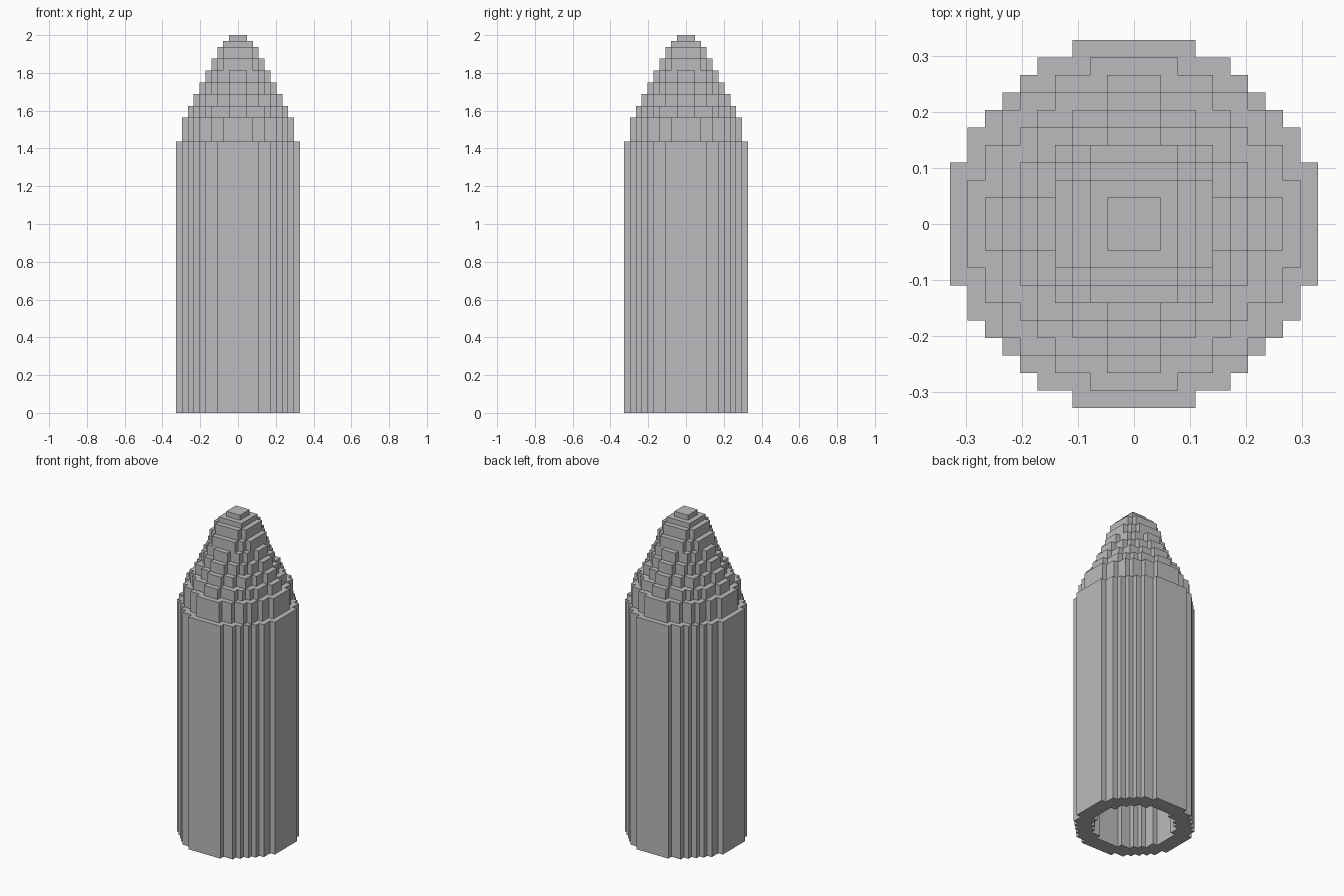
import bpy, bmesh, math

if "Cube" in bpy.data.objects:
    bpy.data.objects.remove(bpy.data.objects["Cube"])

V = 1 / 32  # size of one block

grey = bpy.data.materials.new("plain grey")
grey.diffuse_color = (0.5, 0.5, 0.52, 1)
grey.use_nodes = True
grey.node_tree.nodes["Principled BSDF"].inputs["Base Color"].default_value = grey.diffuse_color


def disc_outline(r):
    """Counter-clockwise stair-stepped outline of a disc of blocks."""
    n = int(r)
    w = [int(math.sqrt(r * r - y * y)) for y in range(n + 1)]
    quarter = [(min(w[n], n) + .5, n + .5)]
    for y in range(n, 0, -1):
        if w[y - 1] > w[y]:
            quarter += [(w[y] + .5, y - .5), (w[y - 1] + .5, y - .5)]
    pts = []
    for _ in range(4):
        pts += quarter
        quarter = [(y, -x) for x, y in quarter]
    return [(x * V, y * V) for x, y in reversed(pts)]


def walls(bm, r, z0, z1, inward=False):
    """Vertical walls of a block disc; returns lower and upper vertex loops."""
    pts = disc_outline(r)
    lo = [bm.verts.new((x, y, z0 * V)) for x, y in pts]
    hi = [bm.verts.new((x, y, z1 * V)) for x, y in pts]
    for i in range(len(pts)):
        j = (i + 1) % len(pts)
        f = [lo[i], lo[j], hi[j], hi[i]]
        bm.faces.new(f[::-1] if inward else f)
    return lo, hi


def finish(bm, name):
    me = bpy.data.meshes.new(name)
    bm.to_mesh(me)
    bm.free()
    me.materials.append(grey)
    ob = bpy.data.objects.new(name, me)
    bpy.context.collection.objects.link(ob)


# hollow body tube, open at the bottom
bm = bmesh.new()
outer = walls(bm, 10.5, 0, 46)
inner = walls(bm, 7.5, 0, 46, inward=True)
for a, b, up in ((outer[0], inner[0], -1), (outer[1], inner[1], 1)):
    edges = []
    for loop in (a, b):
        for i in range(len(loop)):
            edges.append(bm.edges.get((loop[i], loop[(i + 1) % len(loop)])))
    res = bmesh.ops.triangle_fill(bm, edges=edges, use_beauty=True,
                                  normal=(0, 0, up))
    rim = [g for g in res["geom"] if isinstance(g, bmesh.types.BMFace)]
    for f in rim:
        f.normal_update()
        if f.normal.z * up < 0:
            f.normal_flip()
finish(bm, "body_tube")

# stepped nose: (disc radius in blocks, height in blocks)
tiers = [(9.3, 4), (8.2, 2), (7.2, 2), (6.2, 2), (5.3, 2),
         (4.6, 2), (3.7, 2), (2.85, 1), (1.7, 1)]
bm = bmesh.new()
z = 46
for i, (r, h) in enumerate(tiers):
    lo, hi = walls(bm, r, z, z + h)
    bm.faces.new(hi)
    if i == 0:
        bm.faces.new(lo[::-1])  # ceiling of the hollow body
    z += h
finish(bm, "stepped_nose")
